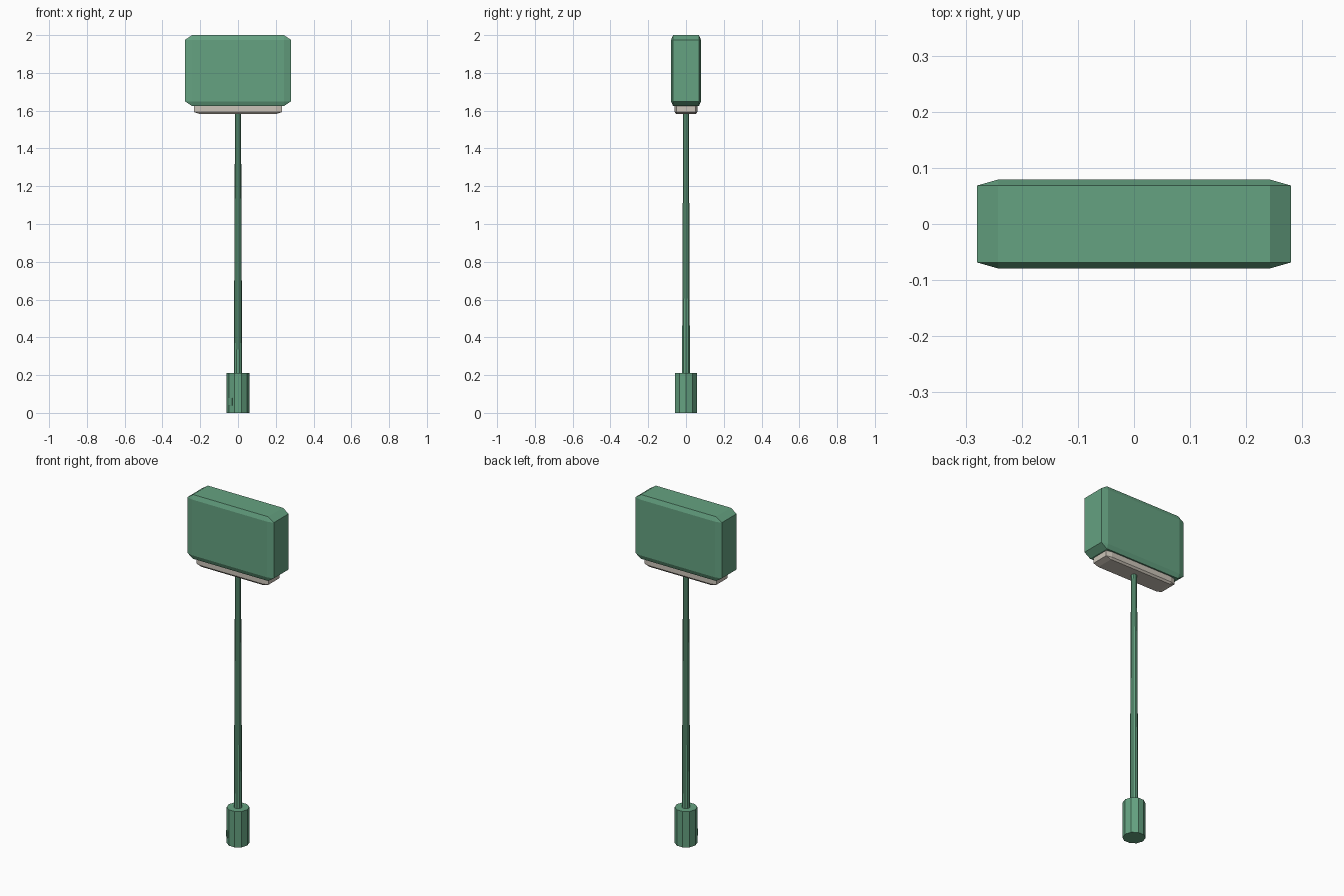
import bpy, bmesh, math
from mathutils import Matrix, Vector

cube = bpy.data.objects.get("Cube")
if cube:
    bpy.data.objects.remove(cube, do_unlink=True)


def material(name, rgb):
    m = bpy.data.materials.new(name)
    m.use_nodes = True
    m.diffuse_color = (*rgb, 1)
    m.node_tree.nodes["Principled BSDF"].inputs["Base Color"].default_value = (*rgb, 1)
    return m


green = material("weathered green", (0.13, 0.36, 0.22))
cream = material("warm grey", (0.60, 0.55, 0.48))


def finish(name, bm, mat):
    bmesh.ops.recalc_face_normals(bm, faces=bm.faces[:])
    mesh = bpy.data.meshes.new(name)
    bm.to_mesh(mesh)
    bm.free()
    mesh.materials.append(mat)
    ob = bpy.data.objects.new(name, mesh)
    bpy.context.collection.objects.link(ob)
    return ob


def chamfered_box(name, half, z, bevel, mat):
    """Unit box bevelled evenly, then stretched so chamfers follow its proportions."""
    bm = bmesh.new()
    bmesh.ops.create_cube(bm, size=2)
    bmesh.ops.bevel(bm, geom=bm.edges[:], offset=bevel, segments=1,
                    affect='EDGES', offset_type='OFFSET')
    bmesh.ops.scale(bm, vec=half, verts=bm.verts[:])
    bmesh.ops.translate(bm, vec=(0, 0, z), verts=bm.verts[:])
    return finish(name, bm, mat)


def column(name, r_bottom, r_top, z0, z1, sides, mat):
    bm = bmesh.new()
    place = Matrix.Translation((0, 0, (z0 + z1) / 2)) @ Matrix.Rotation(math.pi / 2, 4, 'Z')
    bmesh.ops.create_cone(bm, cap_ends=True, segments=sides, radius1=r_bottom,
                          radius2=r_top, depth=z1 - z0, matrix=place)
    return finish(name, bm, mat)


# Lamp head and the diffuser beneath it
chamfered_box("lamp_head", (0.28, 0.079, 0.188), 1.812, 0.133, green)
chamfered_box("diffuser", (0.233, 0.06, 0.075), 1.657, 0.14, cream)

# Tapered pole and its wider base
column("pole", 0.022, 0.016, 0.2, 1.6, 10, green)
column("base", 0.06, 0.06, 0, 0.21, 10, green)

# Small service hatch on the base, facing forward and to the right
hatch = chamfered_box("service_hatch", (0.01, 0.006, 0.02), 0.06, 0.1, green)
angle = math.radians(-40)
out = Vector((math.sin(angle), -math.cos(angle), 0))
hatch.data.transform(Matrix.Translation(out * 0.057) @ Matrix.Rotation(angle, 4, 'Z'))
